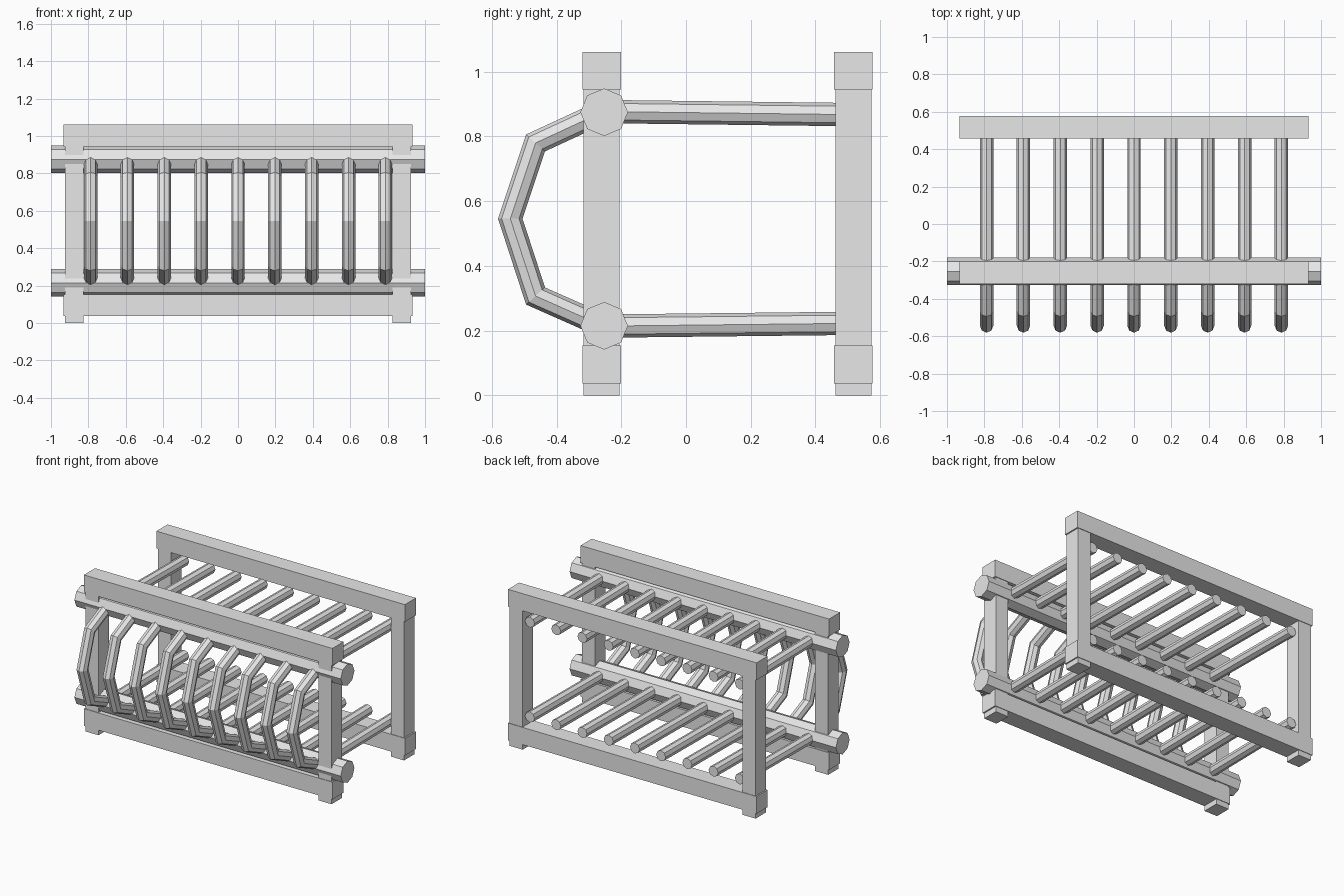
import bpy
import bmesh
import math
from mathutils import Vector

if "Cube" in bpy.data.objects:
    bpy.data.objects.remove(bpy.data.objects["Cube"])

GREY = (0.8, 0.8, 0.8, 1.0)
SIDES = 8
mat = bpy.data.materials.new("light_grey")
mat.use_nodes = True
mat.diffuse_color = GREY
mat.node_tree.nodes["Principled BSDF"].inputs["Base Color"].default_value = GREY


def finish(name, bm):
    """Turn a bmesh into a flat-shaded grey object."""
    bmesh.ops.recalc_face_normals(bm, faces=bm.faces)
    mesh = bpy.data.meshes.new(name)
    bm.to_mesh(mesh)
    bm.free()
    mesh.materials.append(mat)
    obj = bpy.data.objects.new(name, mesh)
    bpy.context.collection.objects.link(obj)
    return obj


def box(name, center, size):
    bm = bmesh.new()
    bmesh.ops.create_cube(bm, size=1)
    bmesh.ops.scale(bm, vec=size, verts=bm.verts)
    bmesh.ops.translate(bm, vec=center, verts=bm.verts)
    return finish(name, bm)


def sweep(name, path, radius, side):
    """Octagonal tube with mitred corners along a planar path; side is the plane's normal."""
    bm = bmesh.new()
    pts = [Vector(p) for p in path]
    rings = []
    for i, p in enumerate(pts):
        before = (p - pts[i - 1]).normalized() if i else None
        after = (pts[i + 1] - p).normalized() if i < len(pts) - 1 else None
        a, b = before or after, after or before
        tangent = (a + b).normalized()
        across = tangent.cross(side) / tangent.dot(a)
        ring = []
        for k in range(SIDES):
            t = math.tau * k / SIDES
            ring.append(bm.verts.new(p + radius * (math.cos(t) * side + math.sin(t) * across)))
        rings.append(ring)
    for r, s in zip(rings, rings[1:]):
        for k in range(SIDES):
            n = (k + 1) % SIDES
            bm.faces.new((r[k], r[n], s[n], s[k]))
    bm.faces.new(rings[0])
    bm.faces.new(rings[-1])
    return finish(name, bm)


# Two rectangular frames: posts and square rails
for label, y in (("front", -0.261), ("back", 0.517)):
    for side, x in (("left", 0.875), ("right", -0.875)):
        box(f"{label}_{side}_post", (x, y, 0.51), (0.098, 0.111, 1.02))
    for level, z in (("bottom", 0.095), ("top", 1.003)):
        box(f"{label}_{level}_rail", (0, y, z), (1.866, 0.119, 0.117))

# Octagonal poles running through the front frame
for level, z in (("lower", 0.215), ("upper", 0.875)):
    sweep(f"{level}_pole", [(-1, -0.253, z), (1, -0.253, z)], 0.0735, Vector((0, 1, 0)))

# Bent bars: straight arms to the back frame, bowed out at the front
profile = [(0.55, 0.867), (-0.255, 0.877), (-0.465, 0.78), (-0.543, 0.546),
           (-0.465, 0.307), (-0.255, 0.214), (0.55, 0.223)]
for i in range(9):
    x = (i - 4) * 0.197
    sweep(f"bent_bar_{i + 1}", [(x, y, z) for y, z in profile], 0.036, Vector((1, 0, 0)))
